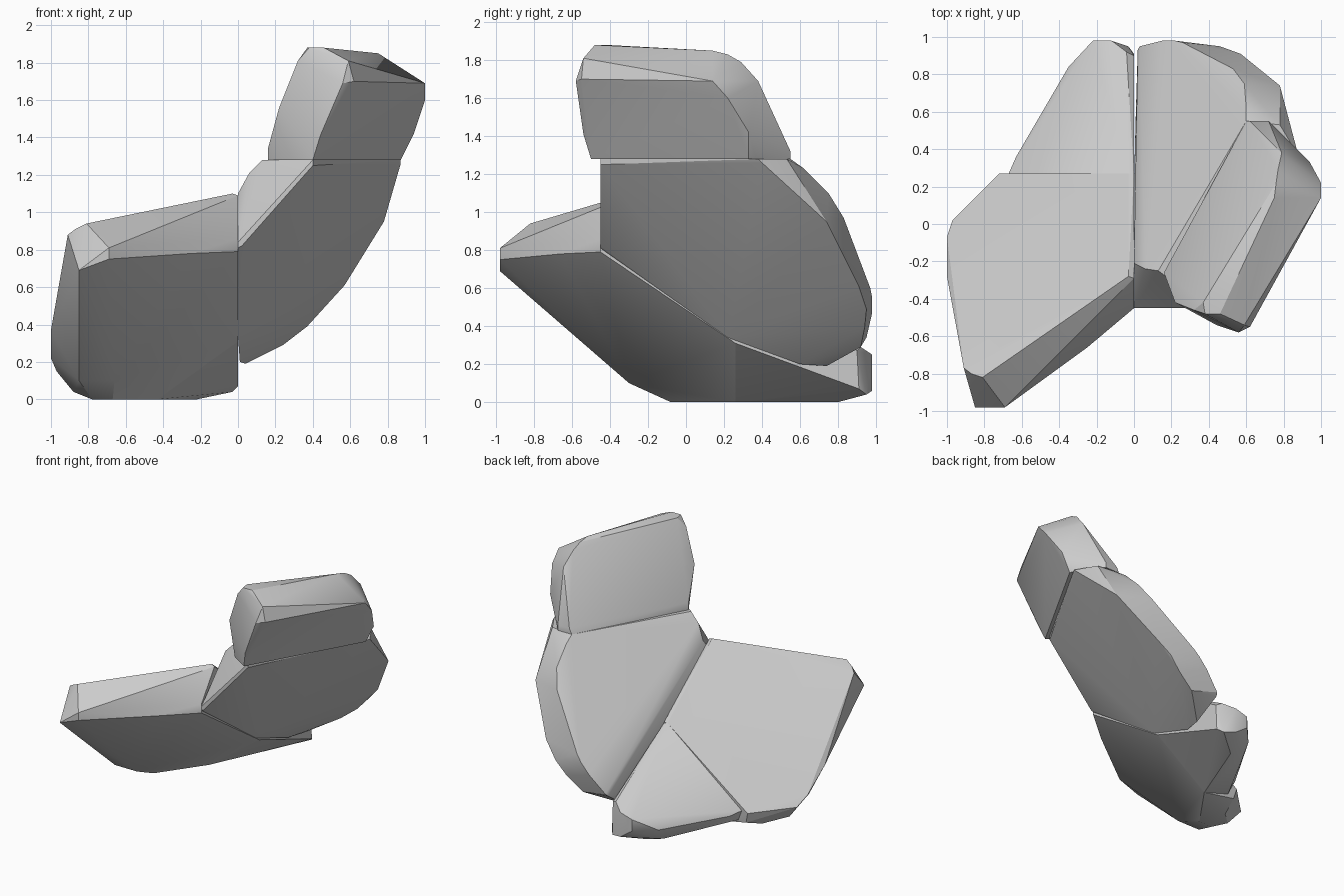
import bpy, bmesh
from math import radians


def stone(name, points):
    """Faceted convex block wrapped around a few corner points."""
    bm = bmesh.new()
    for p in points:
        bm.verts.new(p)
    bmesh.ops.convex_hull(bm, input=bm.verts[:])
    loose = [v for v in bm.verts if not v.link_faces]
    bmesh.ops.delete(bm, geom=loose, context='VERTS')
    bmesh.ops.recalc_face_normals(bm, faces=bm.faces[:])
    me = bpy.data.meshes.new(name)
    bm.to_mesh(me)
    bm.free()
    ob = bpy.data.objects.new(name, me)
    bpy.context.collection.objects.link(ob)
    bpy.context.view_layer.objects.active = ob
    ob.select_set(True)
    bpy.ops.object.shade_smooth_by_angle(angle=radians(25))
    ob.select_set(False)
    return ob


# large tilted slab on the left
stone("left_slab", [
    (0, -.29, 1.09), (-.03, -.28, 1.10), (-.81, -.82, .94), (-.87, -.80, .91), (-.91, -.77, .88),
    (-1, -.28, .37), (-1, -.07, .22), (-.97, .02, .15), (-.72, .27, .13), (-.03, .27, .65),
    (0, .27, .65), (-.85, -.98, .69), (-.69, -.98, .75), (-.69, -.98, .81), (0, -.45, .79),
    (0, -.45, .86), (-.25, -.66, .78), (0, .26, .31),
    (-.85, -.30, .10), (-.66, -.30, .10), (-.80, -.43, .22), (-.78, -.08, 0), (-.67, -.08, 0),
    (-.43, .26, 0), (-.70, .26, .05), (-.74, .12, 0), (-.88, -.02, .04)])

# small wedge behind it
stone("back_wedge", [
    (0, .26, .65), (-.03, .27, .65), (0, .26, .31), (-.43, .26, 0), (-.64, .27, .06),
    (-.67, .27, .14), (-.63, .36, .12), (-.35, .84, .12), (-.35, .78, .03), (-.22, .80, 0),
    (-.04, .92, .29), (0, .90, .27), (0, .91, .07), (-.03, .95, .04),
    (-.12, .98, .25), (-.22, .98, .22), (-.22, .98, .13), (-.12, .98, .06)])

# large tilted slab on the right
stone("right_slab", [
    (0, -.45, .81), (.02, -.45, .82), (.40, -.45, 1.25), (.40, -.45, 1.28),
    (0, -.45, .84), (.13, -.25, 1.28), (.06, -.24, 1.21), (0, -.21, 1.10), (.60, .55, 1.28),
    (.78, .53, 1.28), (.87, .40, 1.26), (.87, .38, 1.28), (.60, .62, 1.23), (.59, .75, 1.10),
    (.78, .74, .95), (.53, .83, .97), (.57, .91, .61), (.46, .95, .49), (.37, .94, .39),
    (.24, .92, .29), (.04, .74, .19), (.01, .60, .20), (0, .22, .34), (.02, .93, .32),
    (.03, .95, .34), (.15, .98, .47), (.22, .98, .55), (.26, .97, .60)])

# upper block resting on the right slab
stone("top_block", [
    (.16, -.26, 1.28), (.26, -.41, 1.28), (.40, -.50, 1.28), (.87, .33, 1.28), (.85, .37, 1.28),
    (.72, .55, 1.28), (.60, .55, 1.28), (.62, .55, 1.32), (.72, .55, 1.32), (.16, -.26, 1.34),
    (.44, -.54, 1.41), (.22, -.42, 1.56), (.32, -.46, 1.81), (.38, -.48, 1.88), (.46, -.48, 1.88),
    (.37, -.42, 1.88), (.56, -.58, 1.69), (.59, -.54, 1.81), (.62, -.55, 1.70), (.75, .14, 1.85),
    (.76, .22, 1.83), (.77, .29, 1.79), (.79, .38, 1.69), (1, .14, 1.69),
    (1, .22, 1.60), (.94, .33, 1.42)])
